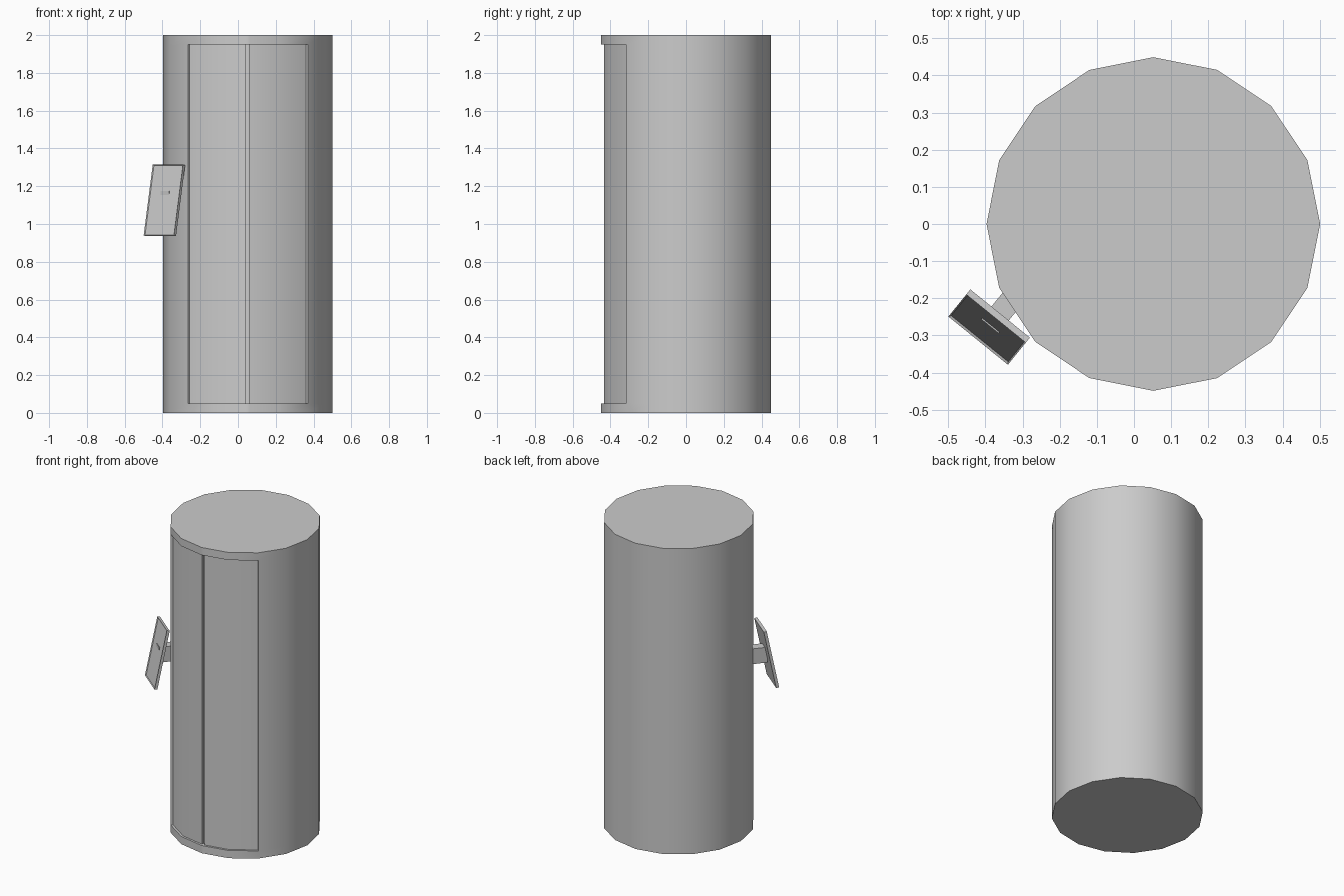
import bpy, bmesh
from math import cos, sin, pi, radians
from mathutils import Matrix, Vector

if "Cube" in bpy.data.objects:
    bpy.data.objects.remove(bpy.data.objects["Cube"])

CX, R, R_DOOR, R_GAP, H = 0.052, 0.449, 0.435, 0.42, 2.0


def finish(bm, name):
    bmesh.ops.recalc_face_normals(bm, faces=bm.faces)
    me = bpy.data.meshes.new(name)
    bm.to_mesh(me)
    bm.free()
    ob = bpy.data.objects.new(name, me)
    bpy.context.collection.objects.link(ob)
    return ob


def corner(k, r):
    a = k * pi / 8
    return Vector((CX + r * cos(a), r * sin(a), 0))


def seam(side, r):
    # point on the face beside the front corner, 0.01 from the centre line
    return corner(12, r).lerp(corner(12 + side, r), 0.01 / (r * sin(pi / 8)))


# Cabinet: 16-sided column, doors set back, groove between the doors
cols = [(corner, k, R) for k in range(11)]
cols += [(corner, 10, R_DOOR), (corner, 11, R_DOOR), (seam, -1, R_DOOR), (seam, -1, R_GAP),
         (corner, 12, R_GAP), (seam, 1, R_GAP), (seam, 1, R_DOOR), (corner, 13, R_DOOR),
         (corner, 14, R_DOOR), (corner, 14, R), (corner, 15, R)]
outer = [f(k, R) for f, k, r in cols]
inset = [f(k, r) for f, k, r in cols]
bm = bmesh.new()
rings = []
for pts, z in ((outer, 0), (outer, 0.05), (inset, 0.05), (inset, 1.95), (outer, 1.95), (outer, H)):
    rings.append([bm.verts.new((p.x, p.y, z)) for p in pts])
n = len(cols)
for a, b in zip(rings, rings[1:]):
    for i in range(n):
        j = (i + 1) % n
        bm.faces.new((a[i], a[j], b[j], b[i]))
bm.faces.new(rings[0][::-1])
bm.faces.new(rings[-1])
bmesh.ops.remove_doubles(bm, verts=bm.verts, dist=1e-5)
cabinet = finish(bm, "cabinet")
bpy.context.view_layer.objects.active = cabinet
cabinet.select_set(True)
bpy.ops.object.shade_smooth_by_angle(angle=radians(30))

# Control panel: tilted slab with a thin raised rim, facing front left
turn = Matrix.Translation((-0.39, -0.2775, 1.125)) @ Matrix.Rotation(radians(-39), 4, 'Z')
bm = bmesh.new()
bmesh.ops.create_cube(bm, size=1, matrix=Matrix.Diagonal((0.206, 0.018, 0.383, 1)))
bm.normal_update()
front = [f for f in bm.faces if f.normal.y < -0.9]
bmesh.ops.inset_region(bm, faces=front, thickness=0.006)
bmesh.ops.translate(bm, verts=front[0].verts, vec=(0, 0.006, 0))
bm.transform(turn @ Matrix.Rotation(radians(-11.5), 4, 'X'))
finish(bm, "control_panel")

# Bracket arm from the cabinet to the panel
bm = bmesh.new()
bmesh.ops.create_cube(bm, size=1, matrix=turn @ Matrix.Translation((0, 0.058, 0))
                      @ Matrix.Diagonal((0.06, 0.11, 0.10, 1)))
finish(bm, "panel_arm")
